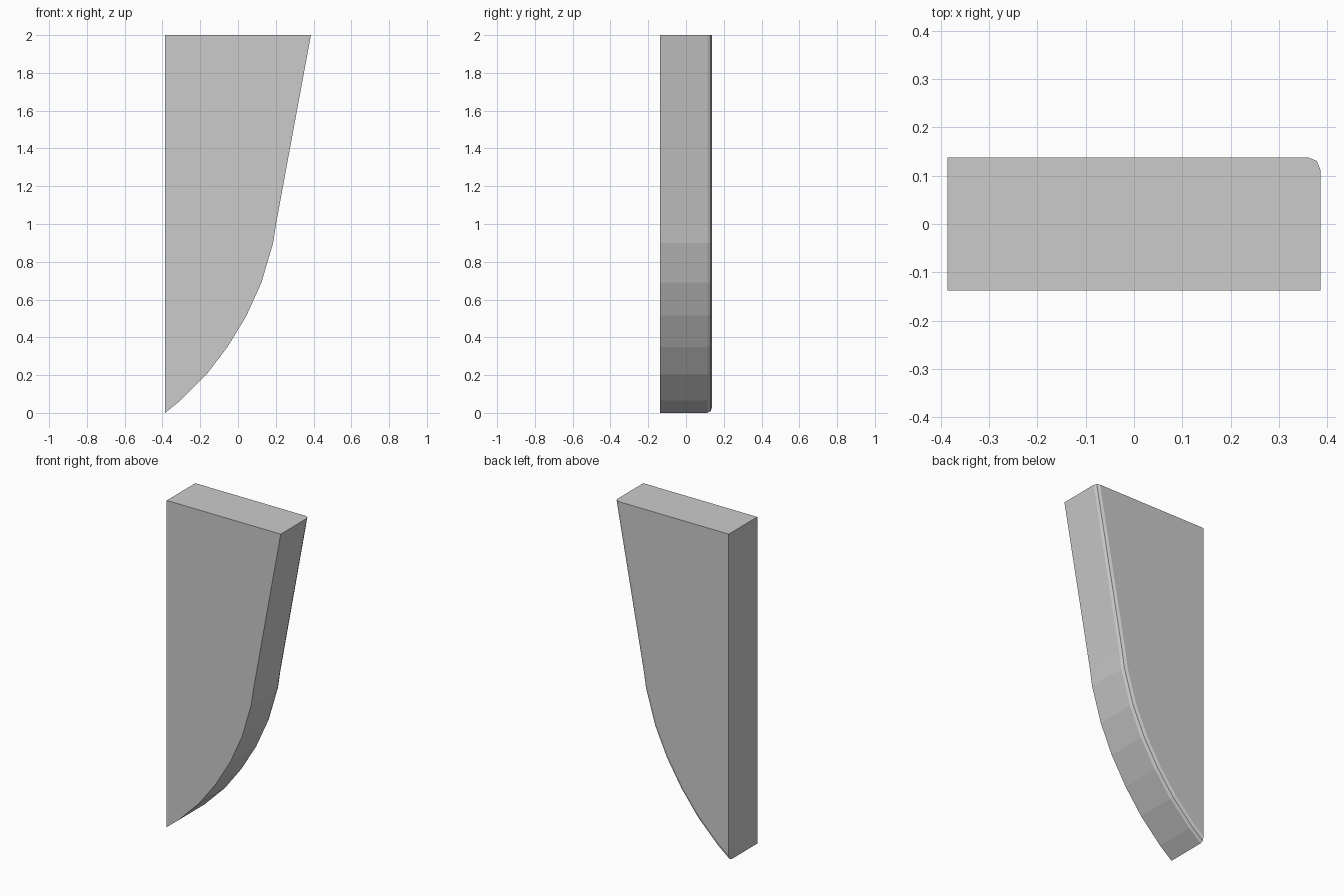
import bpy
import bmesh

if "Cube" in bpy.data.objects:
    bpy.data.objects.remove(bpy.data.objects["Cube"])

HALF_DEPTH = 0.138

# Curved edge of the bracket, from the tip up to the top corner (x, z)
curved_edge = [(-0.386, 0.0), (-0.304, 0.066), (-0.167, 0.203), (-0.055, 0.35),
               (0.045, 0.515), (0.124, 0.69), (0.186, 0.90), (0.203, 1.01),
               (0.386, 2.0)]
profile = curved_edge + [(-0.386, 2.0)]

# Extrude the profile through the depth
bm = bmesh.new()
front = [bm.verts.new((x, -HALF_DEPTH, z)) for x, z in profile]
back = [bm.verts.new((x, HALF_DEPTH, z)) for x, z in profile]
bm.faces.new(front)
bm.faces.new(back[::-1])
count = len(profile)
for i in range(count):
    j = (i + 1) % count
    bm.faces.new((front[j], front[i], back[i], back[j]))
bmesh.ops.recalc_face_normals(bm, faces=bm.faces)

# Round the rear edge along the curve only
rear_edges = [bm.edges.get((back[i], back[i + 1])) for i in range(len(curved_edge) - 1)]
bmesh.ops.bevel(bm, geom=rear_edges, offset=0.025, offset_type='OFFSET',
                segments=2, profile=0.5, affect='EDGES')

mesh = bpy.data.meshes.new("curved_bracket")
bm.to_mesh(mesh)
bm.free()
bracket = bpy.data.objects.new("curved_bracket", mesh)
bpy.context.collection.objects.link(bracket)
